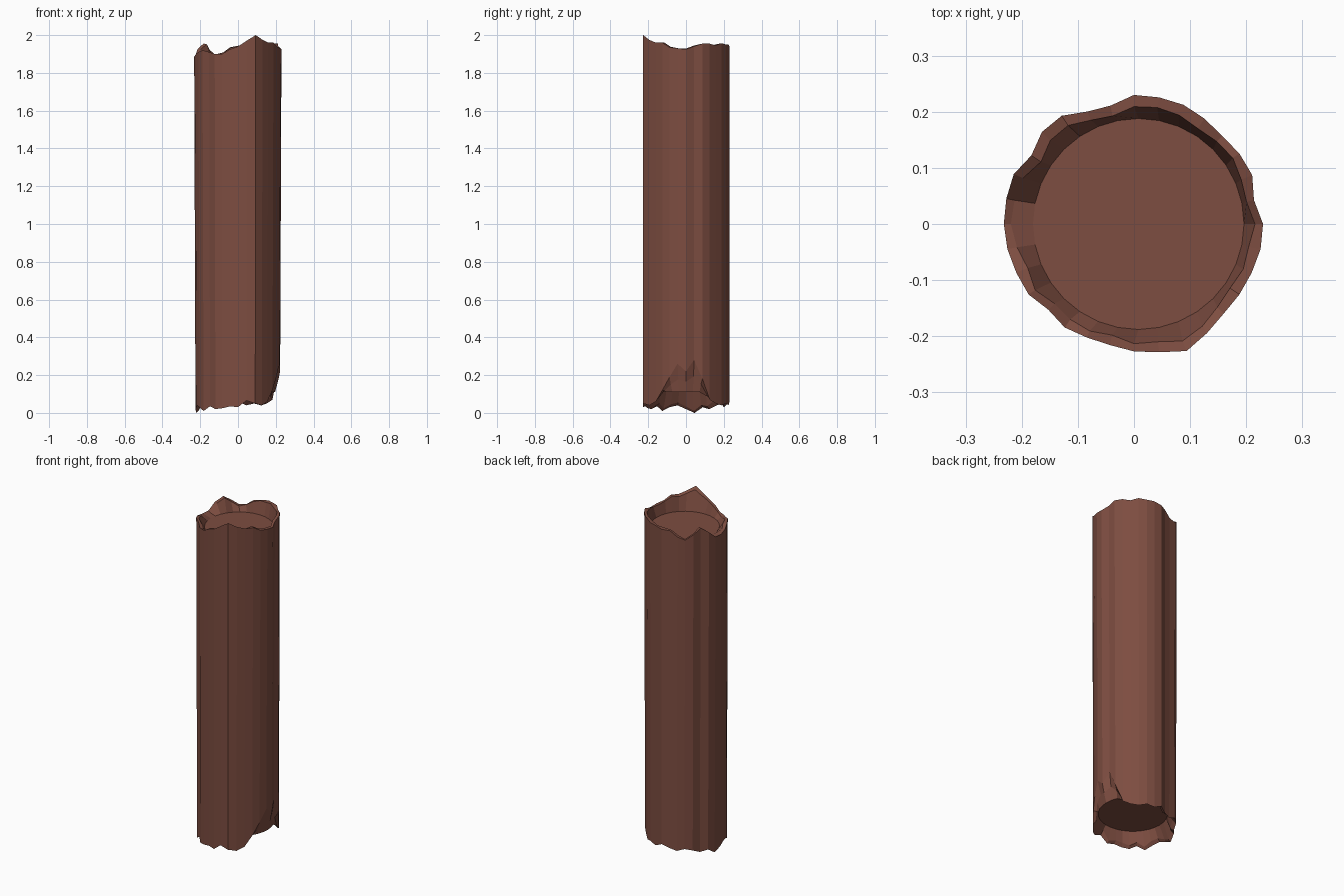
import bpy, bmesh, math, random

if "Cube" in bpy.data.objects:
    bpy.data.objects.remove(bpy.data.objects["Cube"])

random.seed(4)
N = 32
CORE_R, CORE_X, CORE_TOP, CORE_BOT = 0.188, 0.008, 1.87, 0.11

bark_brown = bpy.data.materials.new("bark brown")
bark_brown.diffuse_color = (0.205, 0.074, 0.052, 1)
bark_brown.use_nodes = True
bark_brown.node_tree.nodes["Principled BSDF"].inputs["Base Color"].default_value = bark_brown.diffuse_color

# Per-side bark radius (cm), top edge (cm below 2 m) and bottom edge (cm), from +x anticlockwise
RADIUS = [23, 21.8, 22.8, 22.6, 22.2, 22.6, 23, 23, 23, 21.5, 21.7, 23.2, 23.2, 22, 23.2, 23.2,
          23.2, 23, 22.7, 22.6, 21.6, 22.2, 21.9, 22, 22.7, 23.3, 24.5, 23.4, 22.6, 22.6, 22.7, 23]
DROP = [7, 5.5, 4, 4, 5, 3.8, 4.5, 4.5, 5.5, 6, 9, 10, 7, 4, 7, 11,
        11, 10, 8.5, 7.5, 8.5, 9.5, 9.5, 7, 5.5, 2.5, 0, 2, 3.5, 3.5, 6, 6.5]
FOOT = [22, 28, 18, 7, 5, 4, 5, 4, 6, 4, 3, 5, 4, 2, 3, 0,
        2, 4, 3, 1, 3.5, 2, 2.5, 3.5, 3, 6.5, 5, 4, 6, 12, 19, 26]


def direction(k):
    a = math.tau * k / N
    return math.cos(a), math.sin(a)


def make_object(name, bm):
    bmesh.ops.recalc_face_normals(bm, faces=bm.faces)
    mesh = bpy.data.meshes.new(name)
    bm.to_mesh(mesh)
    bm.free()
    mesh.materials.append(bark_brown)
    obj = bpy.data.objects.new(name, mesh)
    bpy.context.collection.objects.link(obj)
    return obj


def core_ring(bm, z):
    return [bm.verts.new((CORE_X + CORE_R * c, CORE_R * s, z))
            for c, s in map(direction, range(N))]


# Ragged bark: rings run from the inner top edge, over the rim, down and under to the inside
bm = bmesh.new()
rings = [core_ring(bm, CORE_TOP)]
rim_top, out_top, out_low, rim_low = [], [], [], []
for k in range(N):
    c, s = direction(k)
    r = RADIUS[k] / 100
    top, foot = 2 - DROP[k] / 100, FOOT[k] / 100
    inner = r - random.uniform(0.012, 0.022)
    out_top.append(bm.verts.new((r * c, r * s, top - 0.005 if DROP[k] else top)))
    rim_top.append(bm.verts.new((inner * c, inner * s, top - random.uniform(0, 0.015))))
    # the bark is a touch slimmer along x towards the ground
    out_low.append(bm.verts.new((r * c * 0.97, r * s, foot)))
    # torn notch slopes back towards the core
    z = foot + 0.01 if foot < 0.11 else 0.11 + 0.45 * (foot - 0.11)
    rim_low.append(bm.verts.new((inner * c * 0.98, inner * s, z + random.uniform(0, 0.015))))
rings += [rim_top, out_top, out_low, rim_low, core_ring(bm, CORE_BOT)]
for a, b in zip(rings, rings[1:]):
    for k in range(N):
        j = (k + 1) % N
        bm.faces.new((a[k], a[j], b[j], b[k]))
# Cut ends of the wood, recessed inside the bark
bm.faces.new(rings[0])
bm.faces.new(rings[-1])
make_object("hollow_ended_log", bm)
